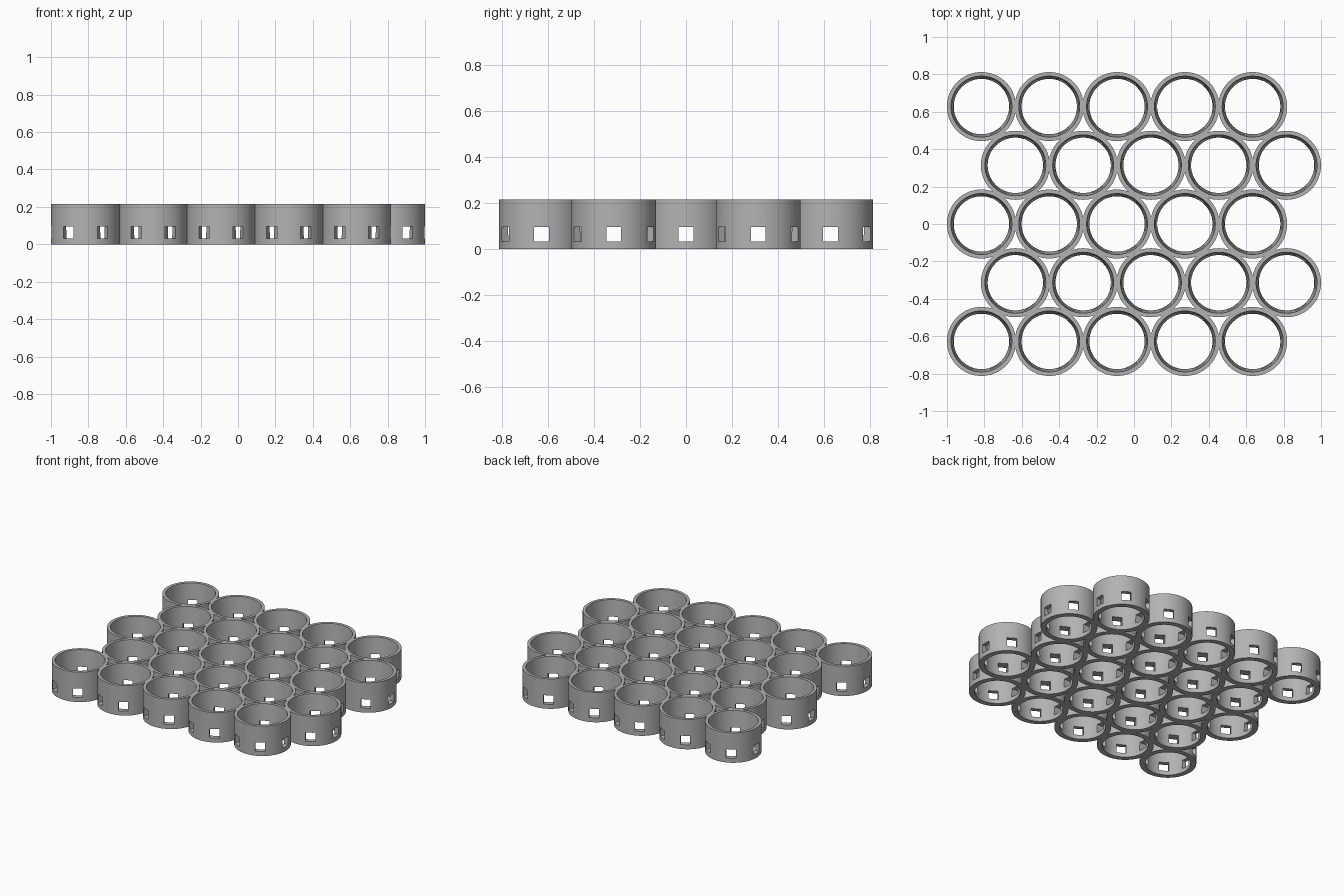
import bpy
import bmesh
import math

if "Cube" in bpy.data.objects:
    bpy.data.objects.remove(bpy.data.objects["Cube"], do_unlink=True)

PITCH, OUTER, HEIGHT = 0.3625, 0.1845, 0.215
SEGMENTS = 72
ROWS = COLS = 5

grey = bpy.data.materials.new("plain grey")
grey.use_nodes = True
colour = (0.45, 0.45, 0.45, 1)
grey.diffuse_color = colour
grey.node_tree.nodes["Principled BSDF"].inputs["Base Color"].default_value = colour


def new_object(name, bm):
    mesh = bpy.data.meshes.new(name)
    bm.to_mesh(mesh)
    bm.free()
    obj = bpy.data.objects.new(name, mesh)
    bpy.context.collection.objects.link(obj)
    return obj


# Cup ring: a wall profile swept round, with the bore tapering towards the base
profile = [(OUTER, 0), (OUTER, HEIGHT), (0.163, HEIGHT), (0.148, 0)]
bm = bmesh.new()
loops = []
for r, z in profile:
    angles = [2 * math.pi * i / SEGMENTS for i in range(SEGMENTS)]
    loops.append([bm.verts.new((r * math.cos(a), r * math.sin(a), z)) for a in angles])
for k in range(len(loops)):
    a, b = loops[k], loops[(k + 1) % len(loops)]
    for i in range(SEGMENTS):
        j = (i + 1) % SEGMENTS
        bm.faces.new((a[i], a[j], b[j], b[i]))
bmesh.ops.recalc_face_normals(bm, faces=bm.faces)
ring = new_object("cup_ring", bm)
ring.data.materials.append(grey)

# Three bars cut six square windows, one towards each neighbour
cutters = []
for k in range(3):
    bm = bmesh.new()
    bmesh.ops.create_cube(bm, size=1)
    bmesh.ops.scale(bm, vec=(0.5, 0.064, 0.064), verts=bm.verts)
    bar = new_object("window_cutter", bm)
    bar.location.z = 0.064
    bar.rotation_euler.z = math.radians(60 * k)
    bar.hide_render = True
    mod = ring.modifiers.new("window", "BOOLEAN")
    mod.operation = "DIFFERENCE"
    mod.solver = "EXACT"
    mod.object = bar
    cutters.append(bar)

bpy.context.view_layer.update()
depsgraph = bpy.context.evaluated_depsgraph_get()
cut_mesh = bpy.data.meshes.new_from_object(ring.evaluated_get(depsgraph))
ring.modifiers.clear()
ring.data = cut_mesh
for bar in cutters:
    bpy.data.objects.remove(bar, do_unlink=True)

bpy.ops.object.select_all(action="DESELECT")
ring.select_set(True)
bpy.context.view_layer.objects.active = ring
bpy.ops.object.shade_smooth_by_angle(angle=math.radians(30))

# Honeycomb layout: every second row shifts half a pitch to the left side
for row in range(ROWS):
    for col in range(COLS):
        cup = ring if row == col == 0 else ring.copy()
        if cup is not ring:
            bpy.context.collection.objects.link(cup)
        cup.name = f"cup_ring_{row + 1}_{col + 1}"
        cup.location = (
            (col - (COLS - 0.5) / 2 + 0.5 * (row % 2)) * PITCH,
            (row - (ROWS - 1) / 2) * PITCH * math.sqrt(3) / 2,
            0,
        )
